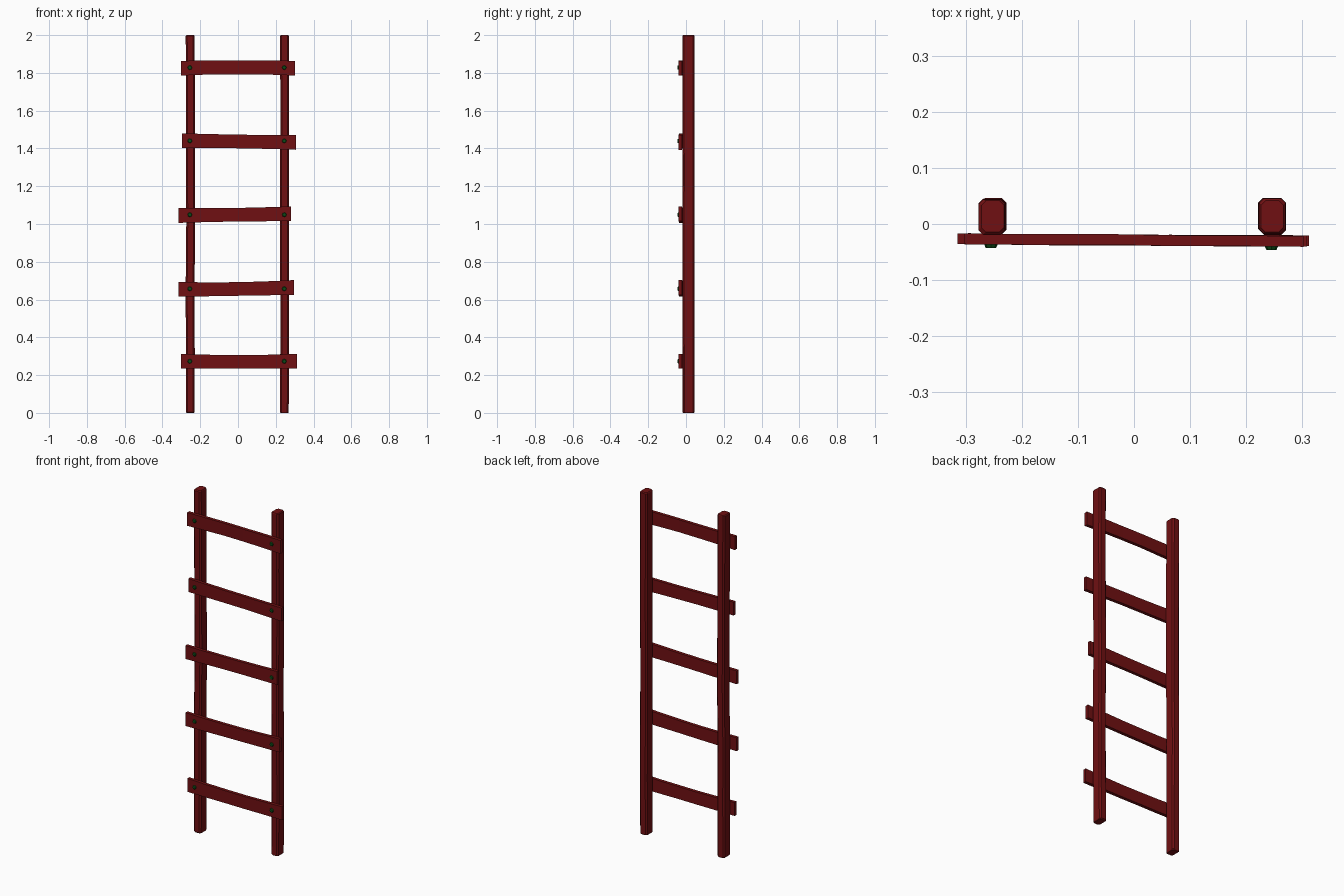
import bpy, bmesh, math, random
from mathutils import Vector, Matrix

if "Cube" in bpy.data.objects:
    bpy.data.objects.remove(bpy.data.objects["Cube"])

random.seed(4)


def material(name, rgb):
    m = bpy.data.materials.new(name)
    m.diffuse_color = (*rgb, 1)
    m.use_nodes = True
    m.node_tree.nodes["Principled BSDF"].inputs["Base Color"].default_value = m.diffuse_color
    return m


RED = material("dark red wood", (0.16, 0.005, 0.006))
GREEN = material("dark green bolt", (0.004, 0.07, 0.008))


def finish(name, bm, mat):
    bmesh.ops.recalc_face_normals(bm, faces=bm.faces)
    me = bpy.data.meshes.new(name)
    bm.to_mesh(me)
    bm.free()
    me.materials.append(mat)
    ob = bpy.data.objects.new(name, me)
    bpy.context.collection.objects.link(ob)
    return ob


def loft(name, loops, mat):
    """Skin a list of equal-length point loops and cap both ends."""
    bm = bmesh.new()
    rings = [[bm.verts.new(p) for p in loop] for loop in loops]
    n = len(rings[0])
    for a, b in zip(rings, rings[1:]):
        for i in range(n):
            j = (i + 1) % n
            bm.faces.new((a[i], a[j], b[j], b[i]))
    bm.faces.new(rings[0][::-1])
    bm.faces.new(rings[-1])
    return finish(name, bm, mat)


def chamfered(cx, cy, hx, hy, c, z):
    """Rectangle with cut corners at height z."""
    pts = [(hx, hy - c), (hx - c, hy), (c - hx, hy), (-hx, hy - c),
           (-hx, c - hy), (c - hx, -hy), (hx - c, -hy), (hx, c - hy)]
    return [(cx + x, cy + y, z) for x, y in pts]


def wobble(a):
    return random.uniform(-a, a)


# Side rails: slightly wavy posts with cut corners
for side, cx in (("left", -0.252), ("right", 0.246)):
    loops = [chamfered(cx, 0.0125, 0.020, 0.028, 0.008, 0.0)]
    for z in (0.005, 0.33, 0.66, 1.0, 1.33, 1.66, 1.995):
        loops.append(chamfered(cx + wobble(0.002), 0.0135 + wobble(0.0015),
                               0.0235, 0.0315, 0.008, z))
    loops.append(chamfered(cx, 0.0135, 0.020, 0.028, 0.008, 2.0))
    loft(side + "_rail", loops, RED)

# Rungs: x start, x end, centre z on the left, middle and right
RUNGS = [(-0.302, 0.312, 0.273, 0.270, 0.273),
         (-0.314, 0.296, 0.654, 0.656, 0.664),
         (-0.315, 0.281, 1.045, 1.049, 1.054),
         (-0.296, 0.308, 1.441, 1.437, 1.432),
         (-0.303, 0.302, 1.825, 1.829, 1.825)]
BOLT_Z = (0.273, 0.657, 1.049, 1.440, 1.828)

for k, (x0, x1, zl, zm, zr) in enumerate(RUNGS, 1):
    loops = []
    for i in range(6):
        t = i / 5
        x = x0 + (x1 - x0) * t
        # quadratic through the three centre heights
        z = zl * (1 - t) * (1 - 2 * t) + 4 * zm * t * (1 - t) + zr * t * (2 * t - 1)
        h = 0.039 - 0.003 * math.sin(math.pi * t)
        y = -0.0265 - 0.004 * t + wobble(0.001)
        d = 0.0095
        loops.append([(x, y - d, z - h), (x, y + d, z - h),
                      (x, y + d, z + h), (x, y - d, z + h)])
    loft(f"rung_{k}", loops, RED)

    # Faceted bolt heads on the front of each rung
    for side, bx, by in (("left", -0.255, -0.036), ("right", 0.245, -0.039)):
        bm = bmesh.new()
        place = Matrix.Translation((bx, by, BOLT_Z[k - 1])) @ Matrix.Rotation(math.pi / 2, 4, 'X')
        bmesh.ops.create_cone(bm, cap_ends=True, segments=8, radius1=0.0155,
                              radius2=0.009, depth=0.014, matrix=place)
        finish(f"bolt_{side}_{k}", bm, GREEN)
